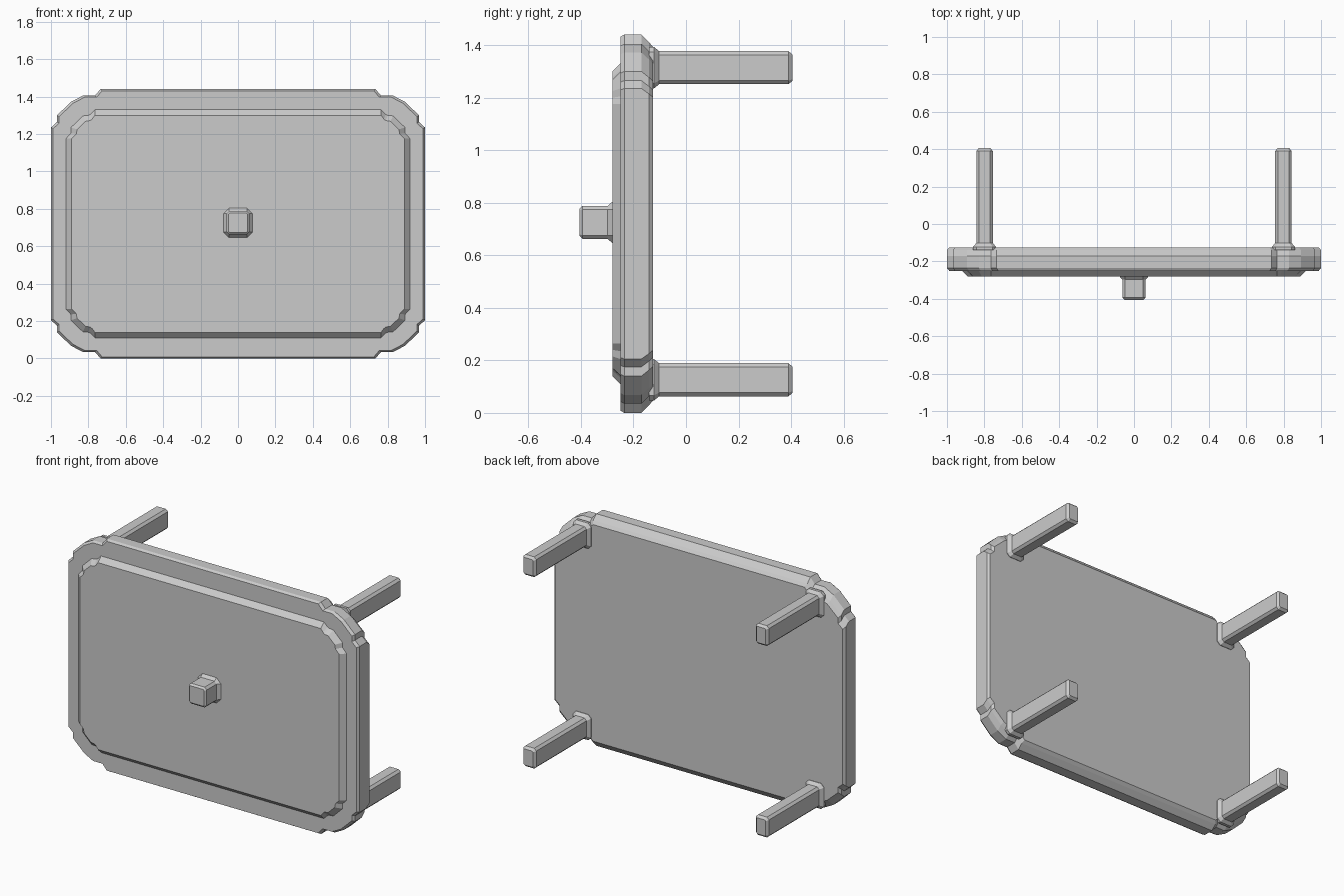
import bpy, bmesh

if "Cube" in bpy.data.objects:
    bpy.data.objects.remove(bpy.data.objects["Cube"])

MID = 0.72  # height of the centre line


def loop(quarter):
    """Mirror a quarter outline (right side to top) into a full closed outline."""
    q = list(quarter)
    left = [(-x, z) for x, z in reversed(q)]
    half = q + left
    return half + [(-x, -z) for x, z in half]


def octagon(w, h, c):
    return loop([(w, h - c), (w - c, h)])


def scaled(outline, sx, sz):
    return [(x * sx, z * sz) for x, z in outline]


def loft(name, rings, cx=0.0, cz=MID):
    """Skin a list of (y, outline) rings and cap both ends."""
    bm = bmesh.new()
    rows = [[bm.verts.new((cx + x, y, cz + z)) for x, z in o] for y, o in rings]
    for a, b in zip(rows, rows[1:]):
        n = len(a)
        for i in range(n):
            j = (i + 1) % n
            bm.faces.new((a[i], a[j], b[j], b[i]))
    bm.faces.new(rows[0])
    bm.faces.new(rows[-1])
    bmesh.ops.recalc_face_normals(bm, faces=bm.faces)
    me = bpy.data.meshes.new(name)
    bm.to_mesh(me)
    bm.free()
    ob = bpy.data.objects.new(name, me)
    bpy.context.collection.objects.link(ob)
    return ob


# Panel: stepped-corner board with a raised front field and chamfered back
outer = loop([(1, .515), (.968, .545), (.968, .58), (.893, .652),
              (.83, .685), (.765, .685), (.735, .72)])
field = loop([(.92, .455), (.893, .485), (.893, .515), (.83, .577),
              (.80, .58), (.79, .585), (.765, .61)])
field_top = loop([(.89, .455), (.865, .48), (.86, .505), (.815, .548),
                  (.79, .552), (.78, .56), (.765, .58)])
loft("panel", [
    (-.28, field_top),
    (-.25, field),
    (-.25, scaled(outer, .988, .988)),
    (-.235, outer),
    (-.17, outer),
    (-.14, scaled(outer, 1, .69 / .72)),
    (-.125, scaled(outer, .988, .672 / .72)),
])

# Four pegs standing out of the back, each with a flared foot
for sx, side in ((-1, "left"), (1, "right")):
    for sz, level in ((-1, "lower"), (1, "upper")):
        loft(f"{level}_{side}_peg", [
            (-.14, octagon(.062, .079, .02)),
            (-.122, octagon(.062, .079, .02)),
            (-.102, octagon(.044, .063, .014)),
            (.39, octagon(.044, .063, .014)),
            (.405, octagon(.032, .05, .006)),
        ], sx * .799, MID + sz * .594)

# Front knob with a flared base
loft("knob", [
    (-.405, octagon(.05, .052, .006)),
    (-.394, octagon(.061, .063, .014)),
    (-.298, octagon(.061, .063, .014)),
    (-.28, octagon(.078, .079, .03)),
    (-.27, octagon(.078, .079, .03)),
], cz=.725)
